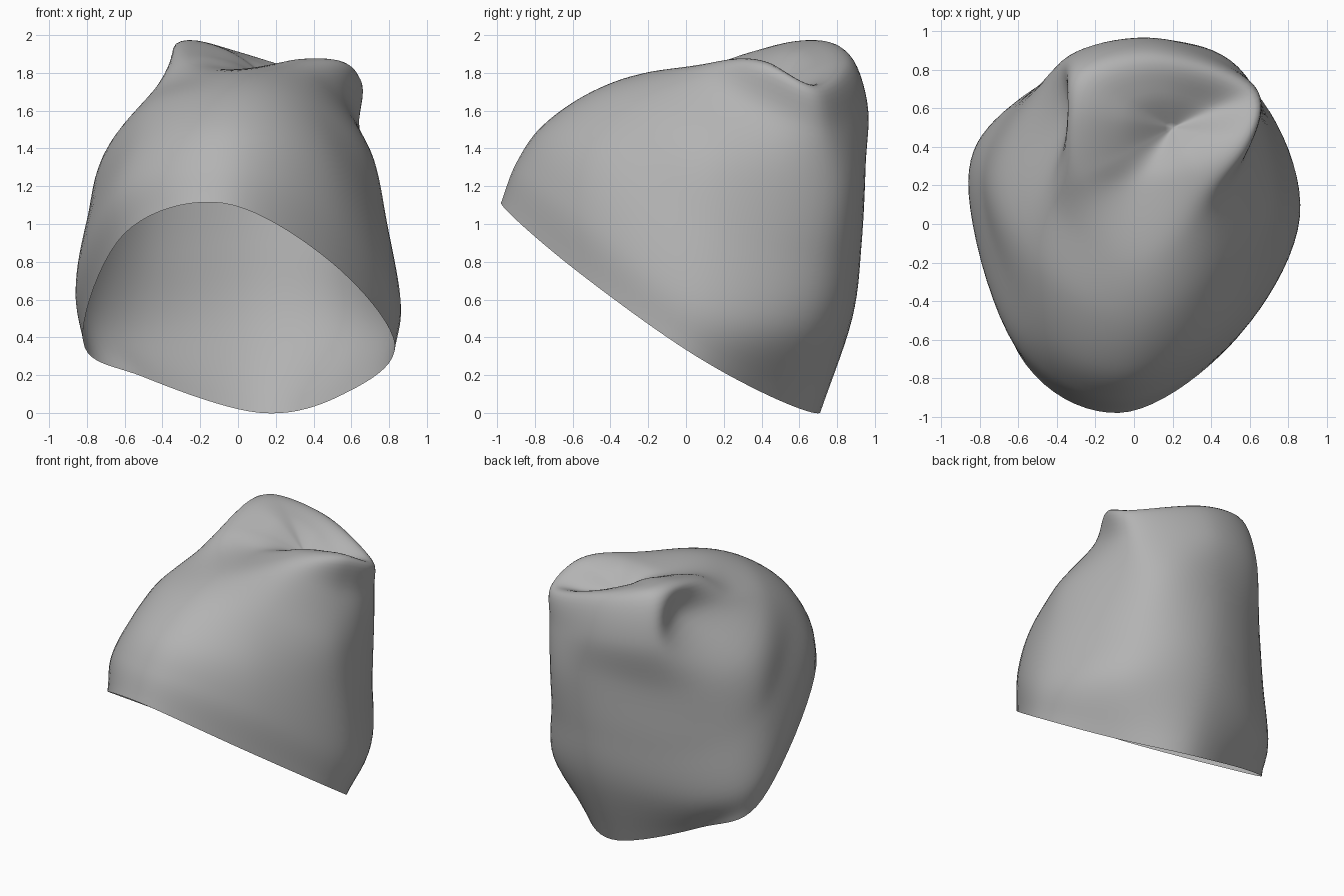
import bpy
import bmesh
from mathutils import Vector

if "Cube" in bpy.data.objects:
    bpy.data.objects.remove(bpy.data.objects["Cube"])

# Cross-sections, eight points each: front, front right, right, back right,
# back, back left, left, front left
WALL = [
    # slanted open rim
    [(-.08, -.98, 1.11), (.49, -.64, .80), (.83, -.04, .36), (.56, .42, .1),
     (.12, .71, 0), (-.5, .55, .19), (-.82, .28, .38), (-.6, -.67, .95)],
    # widest part
    [(-.06, -.90, 1.32), (.52, -.59, 1.08), (.86, .05, .6), (.64, .64, .45),
     (.1, .88, .5), (-.6, .63, .45), (-.86, .22, .65), (-.62, -.6, 1.18)],
    # middle of the wall
    [(-.04, -.76, 1.52), (.48, -.50, 1.38), (.79, .10, 1.0), (.59, .73, .85),
     (.1, .93, .9), (-.52, .70, .85), (-.80, .22, 1.0), (-.55, -.48, 1.42)],
]
CROWN = [
    # shoulder
    [(-.02, -.5, 1.70), (.40, -.3, 1.63), (.72, .14, 1.34), (.57, .78, 1.2),
     (.1, .95, 1.3), (-.47, .74, 1.25), (-.70, .25, 1.36), (-.48, -.25, 1.62)],
    # tuck below the two corner ridges
    [(-.02, -.2, 1.80), (.37, .02, 1.79), (.59, .34, 1.62), (.60, .74, 1.5),
     (.12, .96, 1.60), (-.35, .86, 1.63), (-.35, .54, 1.70), (-.42, .08, 1.73)],
    # ridge crests
    [(-.02, .15, 1.82), (.36, .22, 1.87), (.59, .42, 1.84), (.61, .70, 1.72),
     (.14, .87, 1.85), (-.25, .80, 1.94), (-.33, .57, 1.95), (-.27, .25, 1.88)],
]
VALLEY = Vector((.2, .5, 1.74))
AROUND, UP = 10, 7


def spline(a, b, c, d, t):
    """Catmull-Rom point between b and c."""
    return .5 * (2 * b + (c - a) * t + (2 * a - 5 * b + 4 * c - d) * t * t
                 + (3 * b - a - 3 * c + d) * t ** 3)


def smooth_loop(points):
    p = [Vector(q) for q in points]
    n = len(p)
    return [spline(p[i - 1], p[i], p[(i + 1) % n], p[(i + 2) % n], s / AROUND)
            for i in range(n) for s in range(AROUND)]


rings = [smooth_loop(r) for r in WALL + CROWN]
# rounded inner slope of the ridges, falling into the valley
rings.append([Vector((*p.lerp(VALLEY, .5).xy, p.lerp(VALLEY, .15).z))
              for p in rings[-1]])
rings.append([VALLEY.copy() for _ in rings[0]])


def smooth_column(col):
    ext = [2 * col[0] - col[1]] + col + [2 * col[-1] - col[-2]]
    return [spline(*ext[k:k + 4], s / UP)
            for k in range(len(col) - 1) for s in range(UP)]


# Soft cap: one open lofted skin
bm = bmesh.new()
columns = [[bm.verts.new(v) for v in smooth_column([r[i] for r in rings])]
           for i in range(len(rings[0]))]
tip = bm.verts.new(VALLEY)
for i, a in enumerate(columns):
    b = columns[(i + 1) % len(columns)]
    for k in range(len(a) - 1):
        bm.faces.new((a[k], b[k], b[k + 1], a[k + 1]))
    bm.faces.new((a[-1], b[-1], tip))
for f in bm.faces:
    f.smooth = True
mesh = bpy.data.meshes.new("soft_cap")
bm.to_mesh(mesh)
bm.free()
cap = bpy.data.objects.new("soft_cap", mesh)
bpy.context.collection.objects.link(cap)

grey = bpy.data.materials.new("plain grey")
grey.diffuse_color = (.45, .45, .45, 1)
grey.use_nodes = True
grey.node_tree.nodes["Principled BSDF"].inputs["Base Color"].default_value = grey.diffuse_color
mesh.materials.append(grey)
